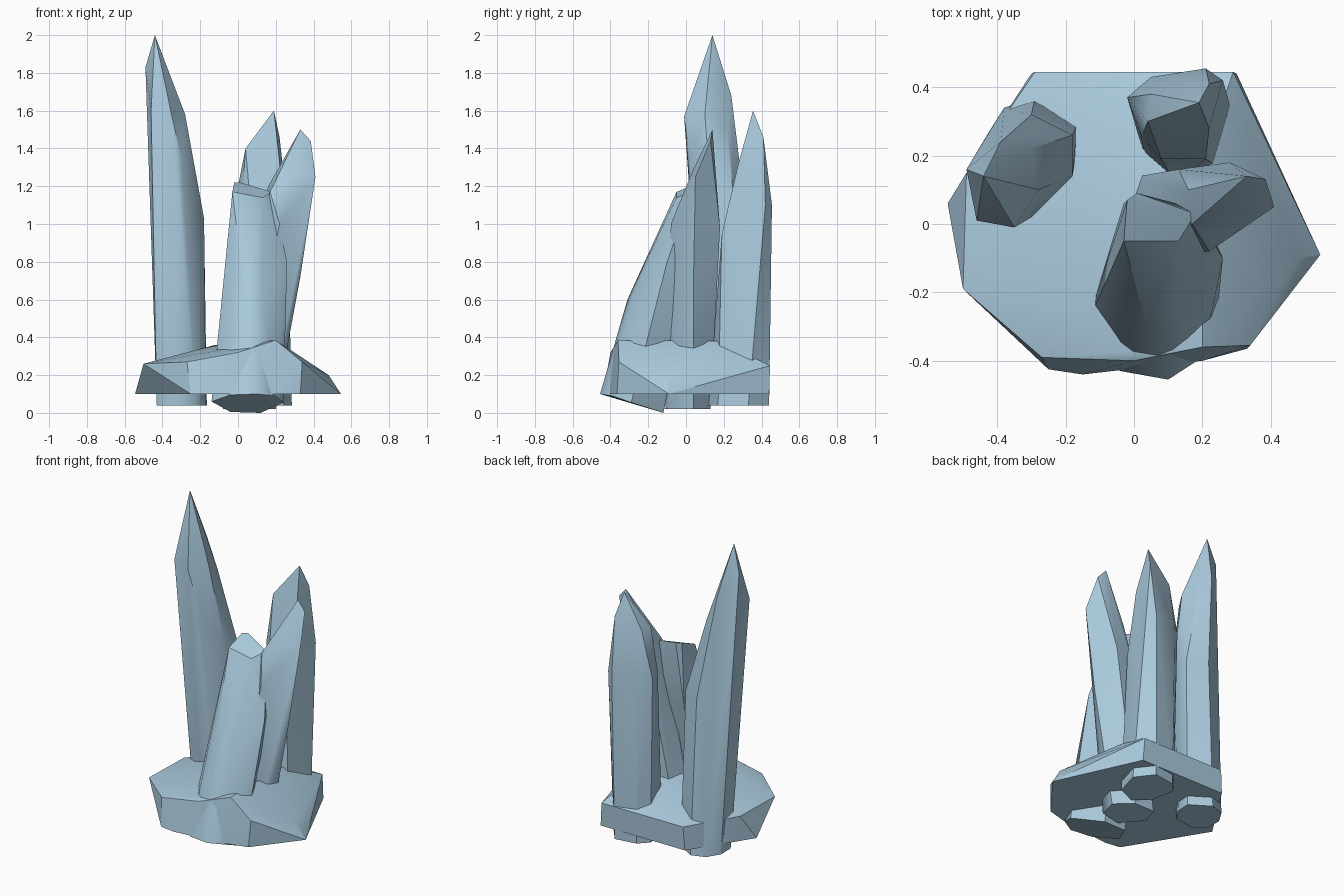
import bpy, bmesh, math

ice = bpy.data.materials.new("pale ice blue")
ice.diffuse_color = (0.40, 0.59, 0.72, 1)


def hull(name, points):
    """Faceted rock: convex hull around a few corner points."""
    bm = bmesh.new()
    for p in points:
        bm.verts.new(p)
    res = bmesh.ops.convex_hull(bm, input=bm.verts[:])
    loose = [v for v in bm.verts if not v.link_faces]
    bmesh.ops.delete(bm, geom=loose, context='VERTS')
    bmesh.ops.recalc_face_normals(bm, faces=bm.faces[:])
    me = bpy.data.meshes.new(name)
    bm.to_mesh(me)
    bm.free()
    me.materials.append(ice)
    ob = bpy.data.objects.new(name, me)
    bpy.context.collection.objects.link(ob)
    bpy.ops.object.select_all(action='DESELECT')
    ob.select_set(True)
    bpy.context.view_layer.objects.active = ob
    bpy.ops.object.shade_smooth_by_angle(angle=math.radians(30))
    return ob


def ring(z, *xy):
    return [(x, y, z) for x, y in xy]


# rock base with a flat underside
hull("rock_base",
     ring(0.1, (-0.545, 0.06), (-0.3, 0.44), (0.3, 0.44), (0.545, -0.09),
          (0.33, -0.365), (0.2, -0.4), (-0.15, -0.44), (-0.25, -0.425)) +
     [(-0.5, -0.19, 0.26), (-0.27, -0.39, 0.27), (0.0, -0.4, 0.32), (0.2, -0.36, 0.385),
      (0.34, -0.355, 0.27), (0.48, -0.1, 0.2), (-0.49, 0.15, 0.26),
      (-0.29, 0.445, 0.25), (0.29, 0.445, 0.25), (0.2, 0.18, 0.38), (-0.12, 0.0, 0.36)])

# tall left crystal
hull("tall_crystal",
     ring(0.04, (-0.43, 0.16), (-0.35, 0.1), (-0.22, 0.12), (-0.17, 0.2),
          (-0.165, 0.29), (-0.29, 0.37), (-0.38, 0.34), (-0.43, 0.26)) +
     ring(1.03, (-0.18, 0.14), (-0.18, 0.26), (-0.3, 0.32)) +
     [(-0.3, 0.02, 1.35), (-0.35, -0.01, 1.57), (-0.46, 0.01, 1.6), (-0.28, 0.1, 1.58),
      (-0.49, 0.16, 1.83), (-0.39, 0.24, 1.68), (-0.3, 0.22, 1.5), (-0.44, 0.14, 2.0)])

# back crystal
hull("back_crystal",
     ring(0.04, (0.0, 0.36), (0.03, 0.2), (0.12, 0.12), (0.24, 0.17),
          (0.285, 0.33), (0.2, 0.44), (0.06, 0.42)) +
     ring(1.1, (-0.02, 0.37), (0.02, 0.26), (0.05, 0.43), (0.21, 0.455), (0.26, 0.42)) +
     [(0.21, 0.19, 0.95), (0.08, 0.19, 0.95), (0.04, 0.3, 1.4), (0.05, 0.38, 1.4),
      (0.22, 0.41, 1.46), (0.22, 0.28, 1.33), (0.19, 0.355, 1.6)])

# middle crystal, leaning right
hull("middle_crystal",
     ring(0.02, (-0.08, 0.02), (-0.04, 0.13), (0.1, 0.13), (0.2, 0.04),
          (0.17, -0.08), (0.03, -0.11)) +
     [(0.22, -0.08, 1.0), (0.28, 0.18, 0.98), (0.13, 0.16, 0.9), (0.33, 0.04, 0.72),
      (0.16, 0.1, 1.2), (0.17, 0.0, 1.17), (0.41, 0.05, 1.25), (0.31, 0.03, 1.27),
      (0.385, 0.13, 1.44), (0.33, 0.14, 1.5)])

# front crystal, leaning back with a blunt tip
hull("front_crystal",
     [(0.1, -0.455, 0.1), (-0.04, -0.43, 0.095), (-0.14, -0.3, 0.06), (-0.04, -0.13, 0.005),
      (0.12, -0.12, 0.0), (0.24, -0.29, 0.055), (0.2, -0.39, 0.09),
      (0.04, -0.31, 0.6), (0.13, -0.28, 0.62), (0.26, -0.1, 0.8), (0.2, 0.04, 0.8),
      (-0.03, 0.06, 0.8), (-0.03, -0.05, 1.17), (0.13, -0.05, 1.14),
      (-0.02, 0.07, 1.22), (0.01, 0.09, 1.22), (0.18, 0.03, 1.17)])
